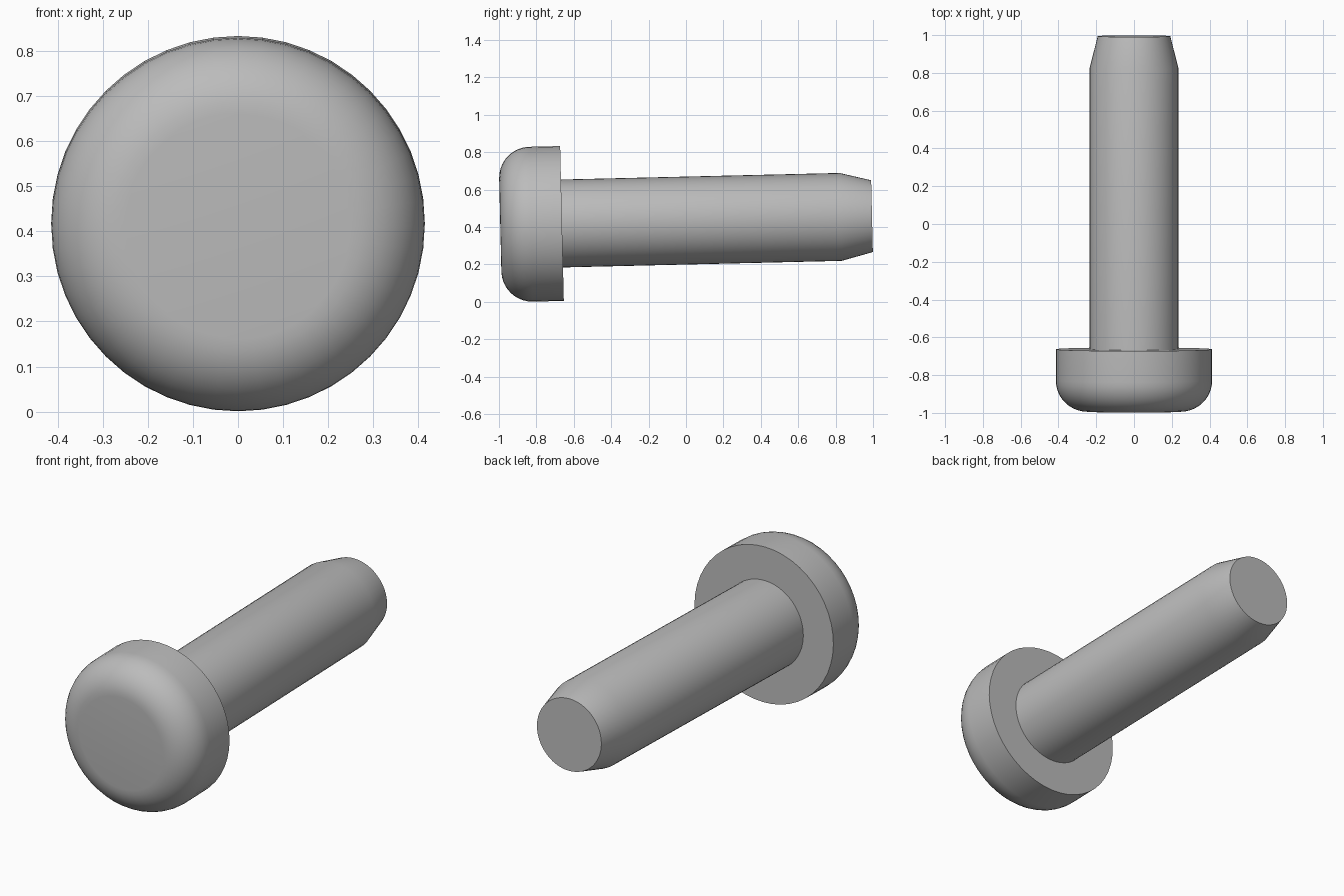
import bpy
import bmesh
from math import sin, cos, pi, radians
from mathutils import Matrix

cube = bpy.data.objects.get("Cube")
if cube:
    bpy.data.objects.remove(cube, do_unlink=True)

SEGMENTS = 48
TILT = radians(1.35)
# Local z runs along the bolt, from the head face back to the tip
PLACE = Matrix.Translation((0, -0.993, 0.411)) @ Matrix.Rotation(TILT - pi / 2, 4, "X")

steel = bpy.data.materials.new("grey_steel")
steel.use_nodes = True
colour = (0.5, 0.5, 0.5, 1)
steel.diffuse_color = colour
steel.node_tree.nodes["Principled BSDF"].inputs["Base Color"].default_value = colour


def lathe(name, profile):
    """Turn (radius, distance) points into a closed round part."""
    bm = bmesh.new()
    rings = []
    for r, d in profile:
        angles = [2 * pi * i / SEGMENTS for i in range(SEGMENTS)]
        rings.append([bm.verts.new((r * cos(a), r * sin(a), d)) for a in angles])
    for low, high in zip(rings, rings[1:]):
        for i in range(SEGMENTS):
            j = (i + 1) % SEGMENTS
            bm.faces.new((low[i], low[j], high[j], high[i]))
    bm.faces.new(rings[0][::-1])
    bm.faces.new(rings[-1])
    bmesh.ops.recalc_face_normals(bm, faces=bm.faces)
    mesh = bpy.data.meshes.new(name)
    bm.to_mesh(mesh)
    bm.free()
    mesh.materials.append(steel)
    obj = bpy.data.objects.new(name, mesh)
    obj.matrix_world = PLACE
    bpy.context.collection.objects.link(obj)
    bpy.ops.object.select_all(action="DESELECT")
    obj.select_set(True)
    bpy.context.view_layer.objects.active = obj
    bpy.ops.object.shade_smooth_by_angle(angle=radians(30))
    return obj


# Domed head: flat face, rounded rim, straight side
HEAD_R, HEAD_DEPTH, ROUND = 0.414, 0.33, 0.165
STEPS = 10
rim = []
for k in range(STEPS + 1):
    a = pi / 2 * k / STEPS
    rim.append((HEAD_R - ROUND + ROUND * sin(a), ROUND - ROUND * cos(a)))
lathe("bolt_head", rim + [(HEAD_R, HEAD_DEPTH)])

# Plain shank with a tapered tip, seated inside the head
SHANK_R = 0.235
lathe("bolt_shank", [(SHANK_R, 0.25), (SHANK_R, 1.82), (0.192, 1.988)])
